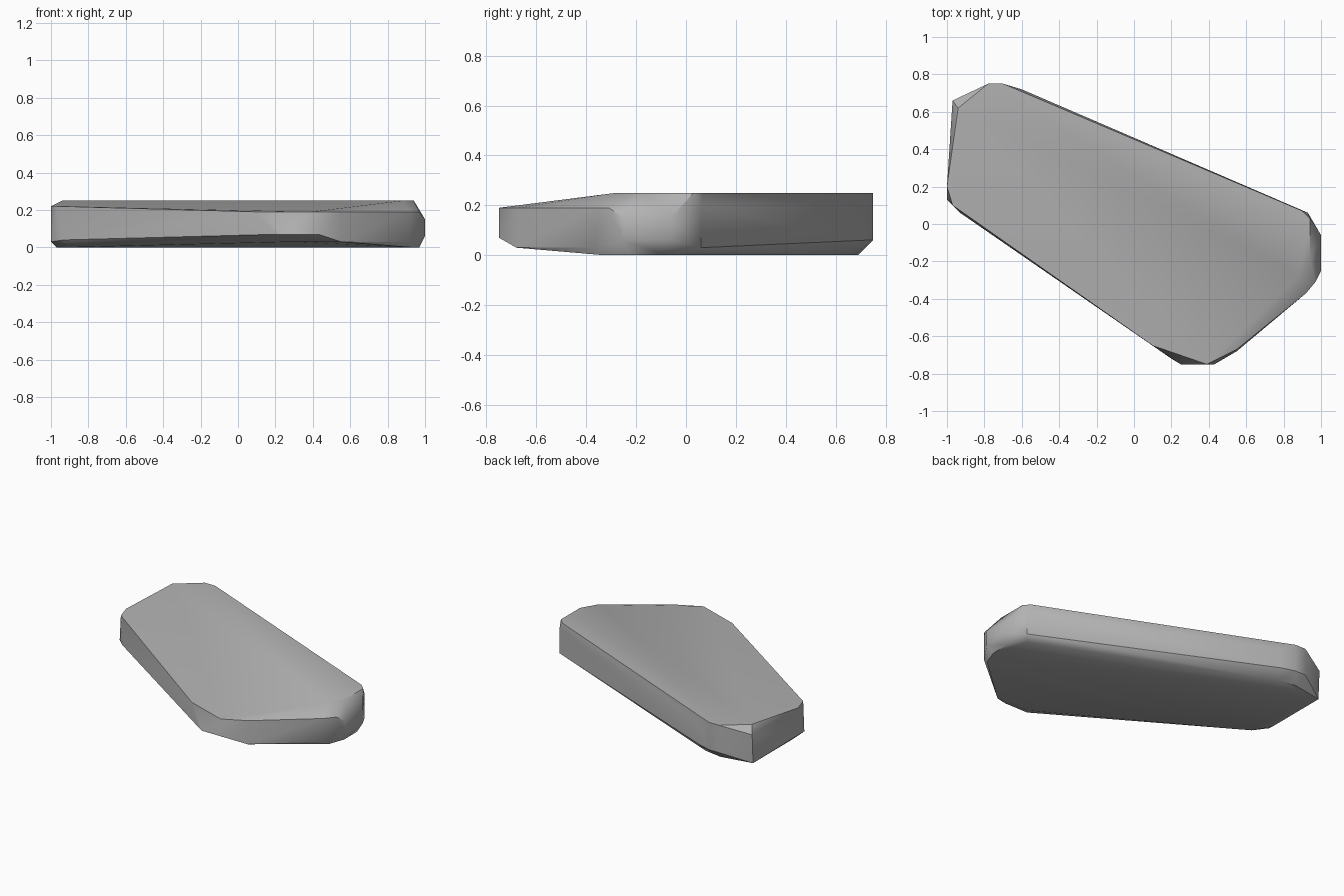
import bpy
import bmesh
import math

# Remove the default cube
default_cube = bpy.data.objects.get("Cube")
if default_cube:
    bpy.data.objects.remove(default_cube, do_unlink=True)


def make_material(name, colour):
    material = bpy.data.materials.new(name)
    material.use_nodes = True
    material.diffuse_color = colour
    shader = next(node for node in material.node_tree.nodes
                  if node.type == "BSDF_PRINCIPLED")
    shader.inputs["Base Color"].default_value = colour
    shader.inputs["Roughness"].default_value = 0.9
    return material


def make_hull(name, points, material):
    """Wrap the corner points in a convex, chipped-looking solid."""
    mesh = bpy.data.meshes.new(name)
    bm = bmesh.new()
    for point in points:
        bm.verts.new(point)
    result = bmesh.ops.convex_hull(bm, input=bm.verts[:])
    inside = set(result["geom_interior"]) | set(result["geom_unused"])
    loose = [item for item in inside if isinstance(item, bmesh.types.BMVert)]
    bmesh.ops.delete(bm, geom=loose, context="VERTS")
    # Merge nearly flat triangles into broad facets
    bmesh.ops.dissolve_limit(bm, angle_limit=math.radians(2),
                             verts=bm.verts[:], edges=bm.edges[:])
    bmesh.ops.recalc_face_normals(bm, faces=bm.faces[:])
    bm.to_mesh(mesh)
    bm.free()
    mesh.materials.append(material)
    obj = bpy.data.objects.new(name, mesh)
    bpy.context.collection.objects.link(obj)
    return obj


# Upper face corners, dipping towards the front tip
upper_face = [
    (-1, .2, .22), (-.97, .1, .22), (.1, -.65, .19), (.39, -.75, .19),
    (.88, -.28, .25), (.94, -.18, .25), (.94, .03, .25), (.9, .07, .25),
    (-.6, .71, .25), (-.7, .75, .25), (-.78, .75, .25), (-.94, .62, .25),
]

# Upper edge of the side walls where the rim is bevelled
shoulder = [
    (.55, -.67, .19), (.92, -.37, .19), (.97, -.31, .19),
    (1, -.25, .15), (1, -.06, .15), (.93, .06, .2), (-.6, .72, .2),
    (-.97, .66, .2),
]

# Lower edge of the side walls
skirt = [
    (-1, .2, .03), (-1, .13, .03), (-.93, .06, .04),
    (.2, -.72, .07), (.25, -.75, .07), (.43, -.75, .07),
    (.55, -.68, .03), (.92, -.37, .03), (1, -.25, .06), (1, -.06, .06),
    (.93, .06, .03), (-.6, .72, .06), (-.7, .75, .06), (-.78, .75, .06),
]

# Flat underside, lifting slightly under the front tip
underside = [
    (-.97, .2, 0), (-.9, .08, 0), (.3, -.67, .03), (.5, -.67, .03),
    (.93, -.33, 0), (.97, -.22, 0), (.97, -.08, 0), (.9, .02, 0),
    (-.62, .67, 0), (-.75, .69, 0), (-.97, .65, 0),
]

stone_grey = make_material("stone grey", (.45, .45, .45, 1))
slab = make_hull("stone_slab", upper_face + shoulder + skirt + underside,
                 stone_grey)

# Soft shading across shallow bevels, crisp main edges
bpy.ops.object.select_all(action="DESELECT")
slab.select_set(True)
bpy.context.view_layer.objects.active = slab
bpy.ops.object.shade_smooth_by_angle(angle=math.radians(35))
